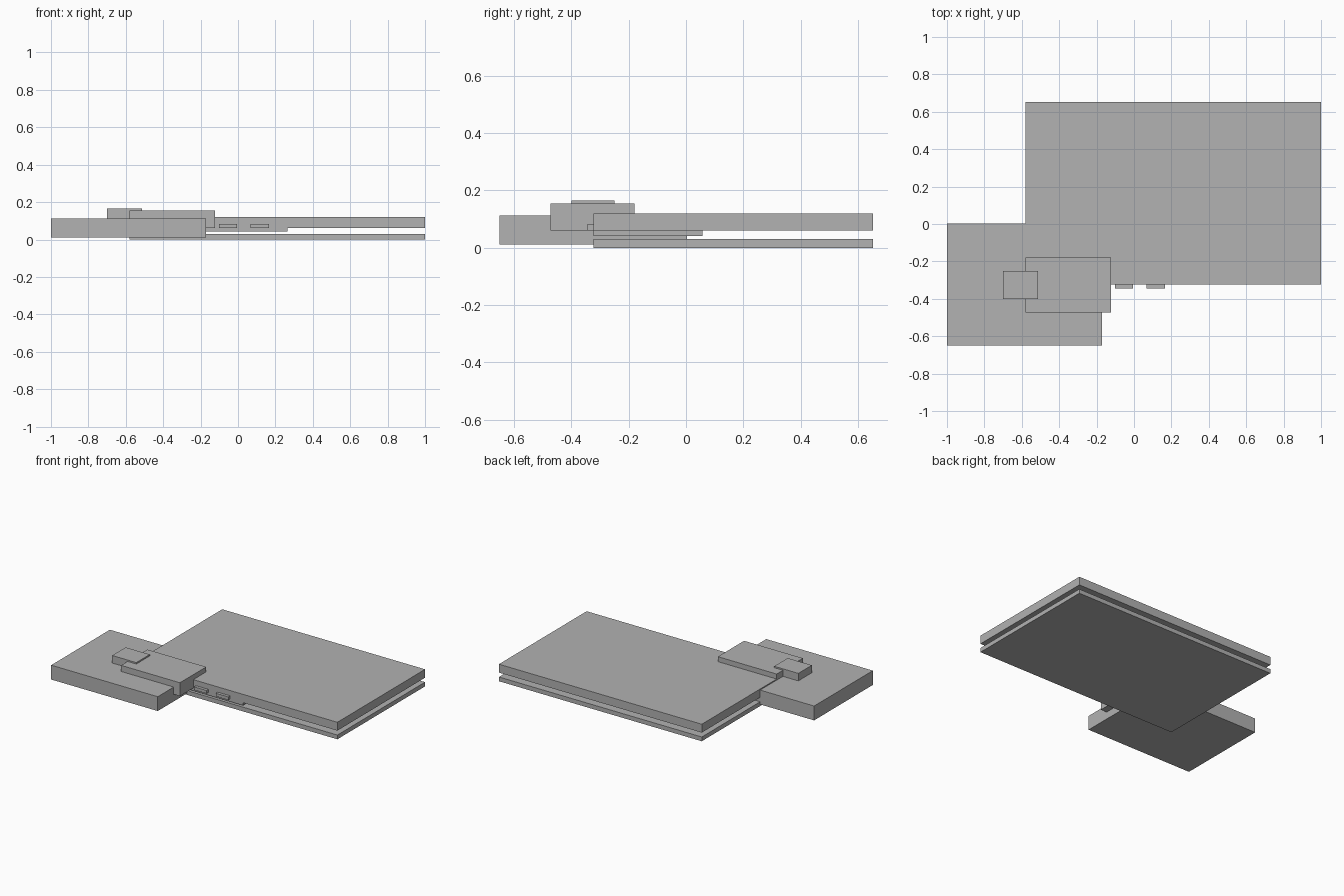
import bpy

cube = bpy.data.objects.get("Cube")
if cube:
    bpy.data.objects.remove(cube, do_unlink=True)

# Single grey material
grey = bpy.data.materials.new("plain grey")
grey.use_nodes = True
color = (0.445, 0.445, 0.445, 1)
grey.diffuse_color = color
grey.node_tree.nodes["Principled BSDF"].inputs["Base Color"].default_value = color


def block(name, x, y, z):
    """Box spanning the given (low, high) range on each axis."""
    spans = (x, y, z)
    bpy.ops.mesh.primitive_cube_add(size=1, location=[sum(s) / 2 for s in spans])
    obj = bpy.context.object
    obj.name = name
    obj.scale = [s[1] - s[0] for s in spans]
    bpy.ops.object.transform_apply(location=False, rotation=False, scale=True)
    obj.data.materials.append(grey)
    return obj


# Main building: two large slabs with a gap between them
slab_x, slab_y = (-0.58, 1.0), (-0.323, 0.653)
block("ground_slab", slab_x, slab_y, (0, 0.03))
block("upper_slab", slab_x, slab_y, (0.061, 0.12))

# Recessed panel hanging below the upper slab
block("hanging_panel", (-0.18, 0.265), (-0.323, 0.058), (0.042, 0.061))

# Side wing and the stacked roof blocks
block("side_wing", (-1.0, -0.17), (-0.65, 0.003), (0.011, 0.112))
block("roof_block", (-0.58, -0.122), (-0.472, -0.18), (0.061, 0.155))
block("roof_cap", (-0.7, -0.512), (-0.4, -0.25), (0.112, 0.165))

# Small ledges on the front edge
for i, left in enumerate((-0.102, 0.068)):
    block(f"front_ledge_{i + 1}", (left, left + 0.097), (-0.344, -0.323), (0.061, 0.083))
